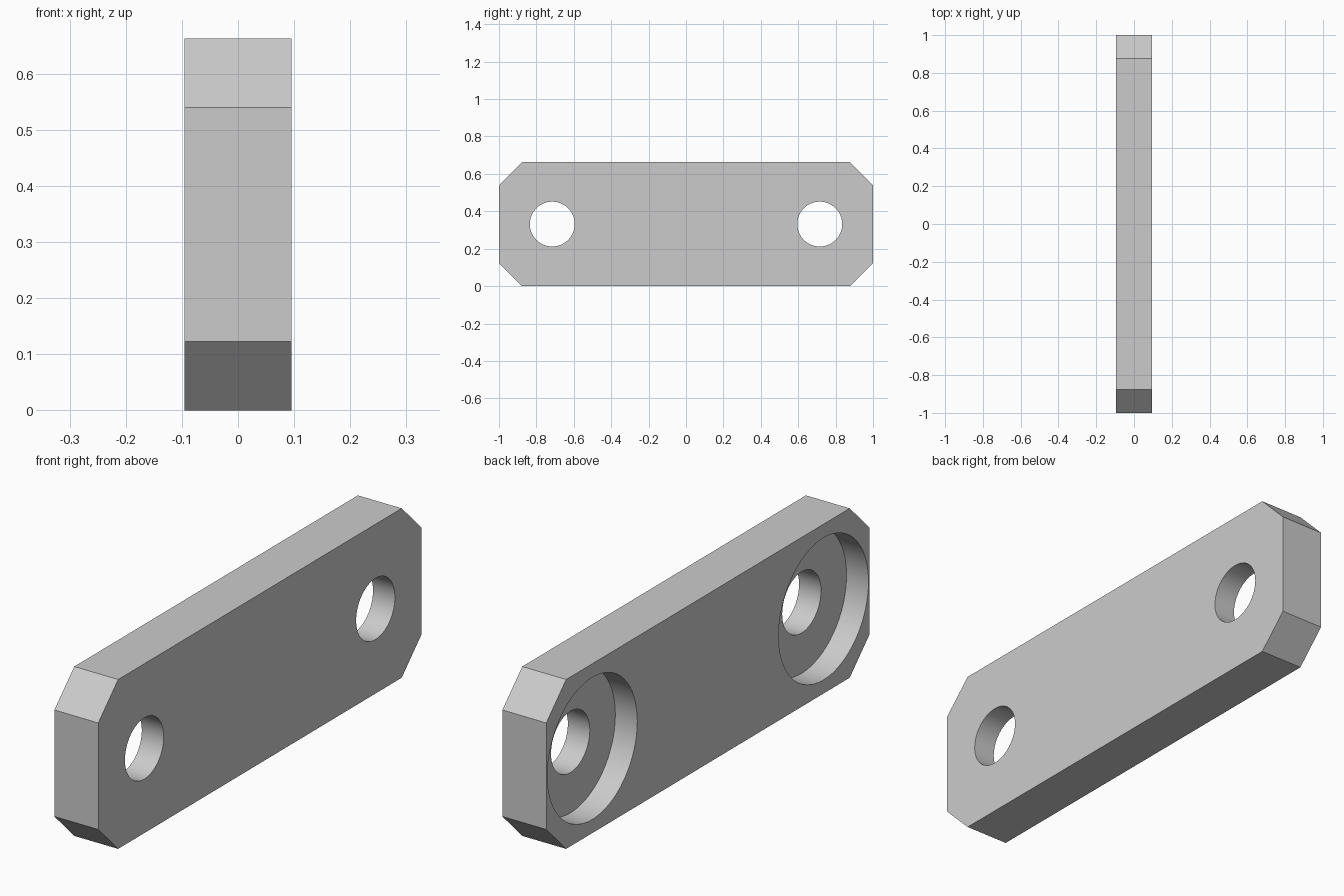
import bpy, bmesh, math
from mathutils import Matrix

cube = bpy.data.objects.get("Cube")
if cube:
    bpy.data.objects.remove(cube, do_unlink=True)

THICK, HEIGHT, CHAMFER = 0.19, 0.663, 0.123
MID = HEIGHT / 2
HOLE_Y, HOLE_R, RECESS_R = 0.715, 0.12, 0.278

grey = bpy.data.materials.new("plain_grey")
grey.use_nodes = True
colour = (0.6, 0.6, 0.6, 1)
grey.diffuse_color = colour
grey.node_tree.nodes["Principled BSDF"].inputs["Base Color"].default_value = colour


def add_object(name, bm):
    mesh = bpy.data.meshes.new(name)
    bm.to_mesh(mesh)
    bm.free()
    mesh.materials.append(grey)
    obj = bpy.data.objects.new(name, mesh)
    bpy.context.collection.objects.link(obj)
    return obj


# Plate: a box with its four corner edges along x chamfered
bm = bmesh.new()
bmesh.ops.create_cube(bm, size=1, matrix=Matrix.Translation((0, 0, MID))
                      @ Matrix.Diagonal((THICK, 2, HEIGHT, 1)))
corners = [e for e in bm.edges if abs(e.verts[0].co.x - e.verts[1].co.x) > 0.1]
bmesh.ops.bevel(bm, geom=corners, offset=CHAMFER, segments=1, affect='EDGES')
plate = add_object("link_plate", bm)


def bore(name, radius, x0, x1, y):
    """Cut a round hole along x from x0 to x1."""
    bm = bmesh.new()
    bmesh.ops.create_cone(bm, cap_ends=True, segments=64, radius1=radius,
                          radius2=radius, depth=x1 - x0,
                          matrix=Matrix.Translation(((x0 + x1) / 2, y, MID))
                          @ Matrix.Rotation(math.pi / 2, 4, 'Y'))
    cutter = add_object(name, bm)
    mod = plate.modifiers.new(name, 'BOOLEAN')
    mod.operation, mod.solver, mod.object = 'DIFFERENCE', 'EXACT', cutter
    bpy.context.view_layer.objects.active = plate
    bpy.ops.object.modifier_apply(modifier=name)
    bpy.data.objects.remove(cutter, do_unlink=True)


# Through holes, each with a wide recess halfway into the -x side
for side, y in (("front", -HOLE_Y), ("back", HOLE_Y)):
    bore(side + "_recess", RECESS_R, -THICK, 0, y)
    bore(side + "_hole", HOLE_R, -THICK, THICK, y)

# Smooth bore walls, crisp plate edges
bpy.ops.object.select_all(action='DESELECT')
plate.select_set(True)
bpy.context.view_layer.objects.active = plate
bpy.ops.object.shade_smooth_by_angle(angle=math.radians(30))
